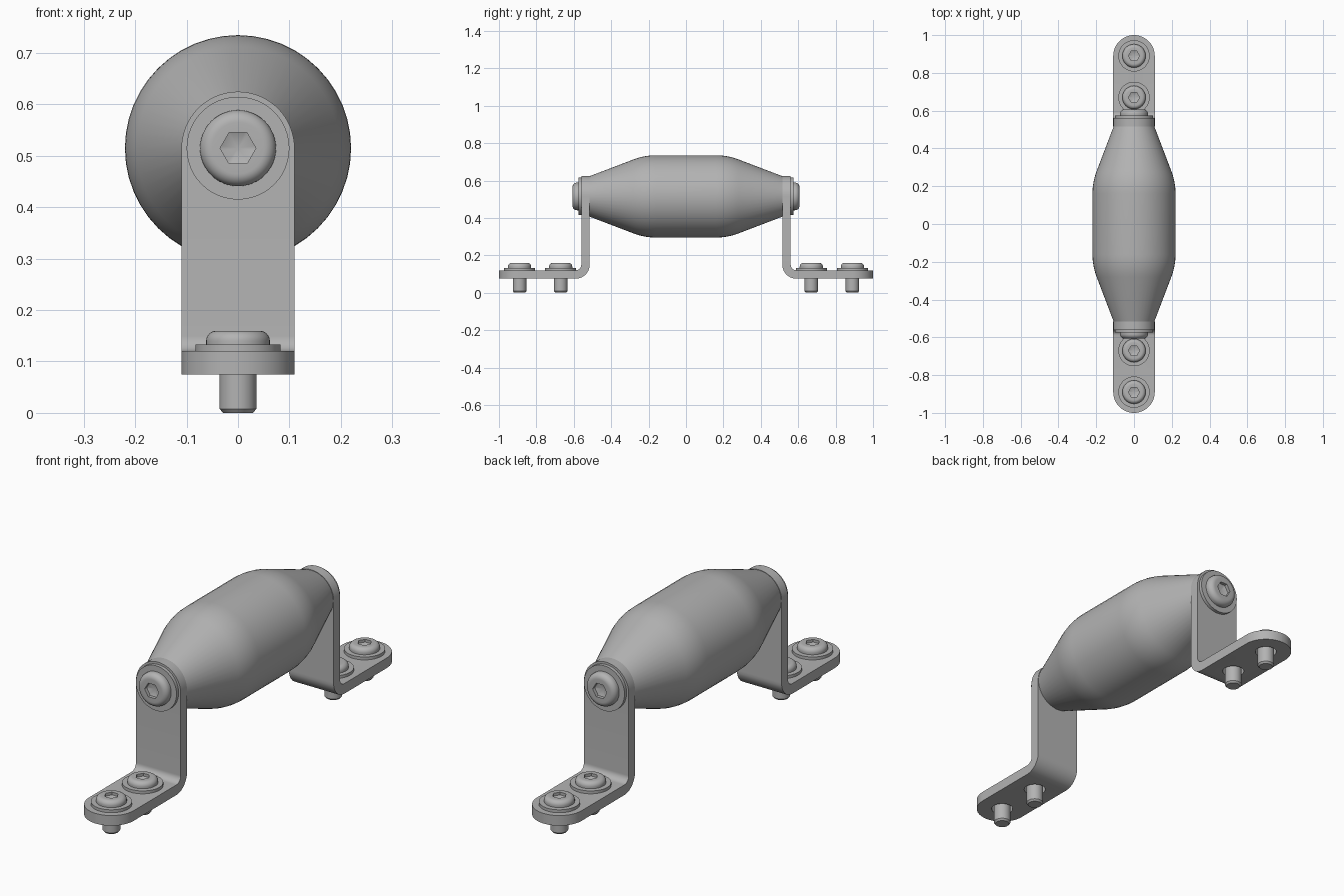
import bpy, bmesh
from math import pi, sin, cos, radians
from mathutils import Matrix, Vector

cube = bpy.data.objects.get("Cube")
if cube:
    bpy.data.objects.remove(cube, do_unlink=True)

GREY = 0.45
steel = bpy.data.materials.new("brushed grey")
steel.use_nodes = True
steel.diffuse_color = (GREY, GREY, GREY, 1)
steel.node_tree.nodes["Principled BSDF"].inputs["Base Color"].default_value = (GREY, GREY, GREY, 1)

SEG = 48
AXIS_Z = 0.515      # height of the grip axis
HALF_W = 0.11       # half width of the bracket strip
LEG_IN, LEG_OUT = 0.516, 0.56
FOOT_LOW, FOOT_TOP = 0.075, 0.12
SCREW_Y = (0.67, 0.89)


def make_object(name, bm, matrix=Matrix()):
    bmesh.ops.recalc_face_normals(bm, faces=bm.faces)
    bm.transform(matrix)
    mesh = bpy.data.meshes.new(name)
    bm.to_mesh(mesh)
    bm.free()
    mesh.materials.append(steel)
    obj = bpy.data.objects.new(name, mesh)
    bpy.context.collection.objects.link(obj)
    return obj


def smooth(obj, angle=30):
    bpy.ops.object.select_all(action="DESELECT")
    obj.select_set(True)
    bpy.context.view_layer.objects.active = obj
    bpy.ops.object.shade_smooth_by_angle(angle=radians(angle))


def lathe(name, profile, matrix):
    """Turn (radius, height) points round z; a third item makes that ring hexagonal."""
    bm = bmesh.new()
    rings = []
    for radius, height, *hexagon in profile:
        if radius == 0:
            rings.append([bm.verts.new((0, 0, height))] * SEG)
            continue
        ring = []
        for i in range(SEG):
            a = 2 * pi * i / SEG
            r = radius
            if hexagon:
                r *= cos(pi / 6) / cos(a % (pi / 3) - pi / 6)
            ring.append(bm.verts.new((r * cos(a), r * sin(a), height)))
        rings.append(ring)
    for low, high in zip(rings, rings[1:]):
        for i in range(SEG):
            j = (i + 1) % SEG
            corners = dict.fromkeys((low[i], low[j], high[j], high[i]))
            bm.faces.new(list(corners))
    obj = make_object(name, bm, matrix)
    smooth(obj)
    return obj


def arc(cx, cy, r, start, end, n):
    return [(cx + r * cos(radians(start + (end - start) * i / n)),
             cy + r * sin(radians(start + (end - start) * i / n))) for i in range(n + 1)]


def button_head(r, base):
    """Profile of a domed head with a hexagonal socket."""
    top, f = base + 0.43 * r, 0.32 * r
    dome = arc(r - f, top - f, f, 0, 90, 8)
    return ([(0, base), (r, base)] + dome +
            [(0.47 * r, top), (0.47 * r, top, 1), (0.47 * r, top - 0.2 * r, 1), (0, top - 0.36 * r)])


def bracket(name, matrix):
    """L-shaped strip with rounded ends, swept through a bend."""
    bm = bmesh.new()
    sections = []   # outer point, inner point, half width
    steps = [i * 90 / 16 for i in range(17)]
    for a in steps:                       # rounded top of the leg
        z = AXIS_Z + HALF_W * cos(radians(a))
        sections.append(((LEG_IN, z), (LEG_OUT, z), max(HALF_W * sin(radians(a)), 0.001)))
    r_in = 0.03
    r_out = r_in + FOOT_TOP - FOOT_LOW
    cy, cz = LEG_OUT + r_in, FOOT_TOP + r_in
    for big, small in zip(arc(cy, cz, r_out, 180, 270, 10), arc(cy, cz, r_in, 180, 270, 10)):
        sections.append(((max(big[0], LEG_IN), big[1]), small, HALF_W))
    for a in steps:                       # rounded tip of the foot
        y = 1 - HALF_W + HALF_W * sin(radians(a))
        sections.append(((y, FOOT_LOW), (y, FOOT_TOP), max(HALF_W * cos(radians(a)), 0.001)))
    rings = []
    for p, q, w in sections:
        rings.append([bm.verts.new(v) for v in ((-w, *p), (w, *p), (w, *q), (-w, *q))])
    for a, b in zip(rings, rings[1:]):
        for i in range(4):
            j = (i + 1) % 4
            bm.faces.new((a[i], a[j], b[j], b[i]))
    bm.faces.new(rings[0])
    bm.faces.new(rings[-1])
    obj = make_object(name, bm)

    # clearance holes for the foot screws
    holes = bmesh.new()
    for y in SCREW_Y:
        bmesh.ops.create_cone(holes, cap_ends=True, segments=32, radius1=0.046, radius2=0.046,
                              depth=0.2, matrix=Matrix.Translation((0, y, 0.1)))
    cutter = make_object("hole_cutter", holes)
    cutter.hide_render = True
    mod = obj.modifiers.new("holes", "BOOLEAN")
    mod.object, mod.operation, mod.solver = cutter, "DIFFERENCE", "EXACT"
    bpy.context.view_layer.objects.active = obj
    bpy.ops.object.modifier_apply(modifier=mod.name)
    bpy.data.objects.remove(cutter, do_unlink=True)
    obj.data.transform(matrix)
    smooth(obj)


# Grip: barrel with tapered ends and softened shoulders
taper_end, shoulder, crown = Vector((0.108, LEG_IN)), Vector((0.22, 0.222)), Vector((0.22, 0.16))
start = shoulder.lerp(taper_end, 0.2)
half = [tuple(taper_end)]
for i in range(9):
    t = i / 8
    half.append(tuple(start.lerp(shoulder, t).lerp(shoulder.lerp(crown, t), t)))
grip = [(0, LEG_IN)] + half + [(r, -h) for r, h in reversed(half)] + [(0, -LEG_IN)]
lathe("grip", grip, Matrix.Translation((0, 0, AXIS_Z)) @ Matrix.Rotation(-pi / 2, 4, "X"))

# Brackets and fasteners at both ends
for end, turn in (("back", 0), ("front", pi)):
    spin = Matrix.Rotation(turn, 4, "Z")
    bracket(end + "_bracket", spin)

    axle = spin @ Matrix.Translation((0, LEG_OUT, AXIS_Z)) @ Matrix.Rotation(-pi / 2, 4, "X")
    lathe(end + "_axle_washer", [(0, 0), (0.1, 0), (0.1, 0.015), (0, 0.015)], axle)
    lathe(end + "_axle_screw", button_head(0.074, 0.015), axle)

    for place, y in zip(("inner", "outer"), SCREW_Y):
        name = end + "_" + place
        at = spin @ Matrix.Translation((0, y, 0))
        lathe(name + "_washer", [(0, FOOT_TOP), (0.083, FOOT_TOP), (0.083, 0.133), (0, 0.133)], at)
        lathe(name + "_screw_head", button_head(0.062, 0.133), at)
        lathe(name + "_screw_shank", [(0, 0), (0.029, 0), (0.036, 0.008), (0.036, 0.125), (0, 0.125)], at)
